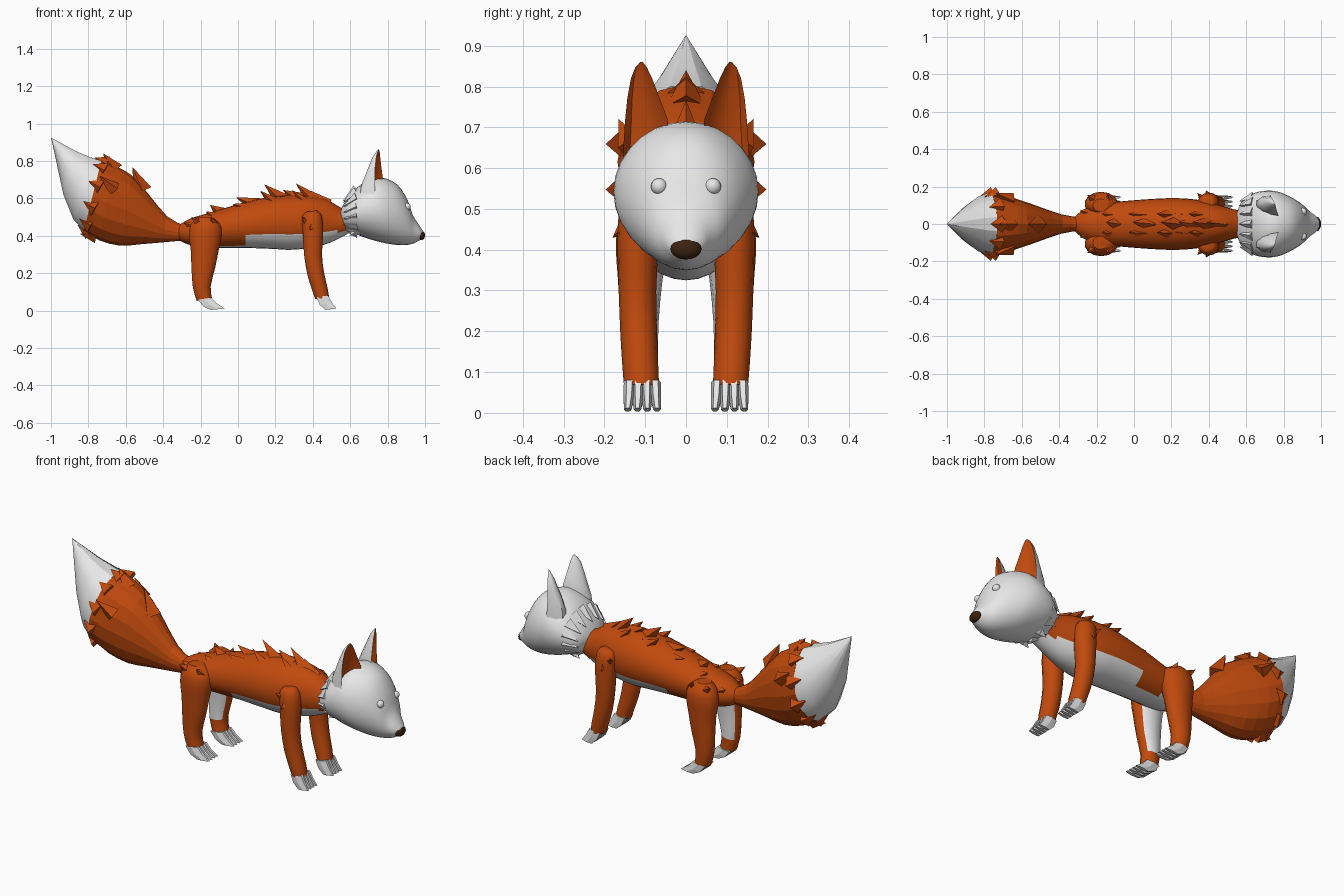
import bpy, bmesh, math
from mathutils import Vector
from mathutils.bvhtree import BVHTree

if "Cube" in bpy.data.objects:
    bpy.data.objects.remove(bpy.data.objects["Cube"])


def material(name, rgb):
    m = bpy.data.materials.new(name)
    m.diffuse_color = (*rgb, 1)
    m.use_nodes = True
    m.node_tree.nodes["Principled BSDF"].inputs["Base Color"].default_value = m.diffuse_color
    return m


ORANGE = material("orange fur", (0.53, 0.068, 0.004))
WHITE = material("white fur", (0.8, 0.8, 0.8))
BROWN = material("dark brown", (0.045, 0.016, 0.005))


def finish(name, bm, mats, rule=None, smooth=None, mirror=False):
    """Turn a bmesh into an object, colour faces by rule, shade and mirror."""
    bmesh.ops.recalc_face_normals(bm, faces=bm.faces)
    if rule:
        for f in bm.faces:
            f.material_index = int(rule(f.calc_center_median(), f.normal))
    me = bpy.data.meshes.new(name)
    bm.to_mesh(me)
    bm.free()
    for m in mats:
        me.materials.append(m)
    ob = bpy.data.objects.new(name, me)
    bpy.context.collection.objects.link(ob)
    if smooth:
        bpy.ops.object.select_all(action='DESELECT')
        ob.select_set(True)
        bpy.context.view_layer.objects.active = ob
        bpy.ops.object.shade_smooth_by_angle(angle=math.radians(smooth))
    if mirror:
        mod = ob.modifiers.new("mirror", 'MIRROR')
        mod.use_axis = (False, True, False)
        mod.use_mirror_merge = False
    return ob


def ring_point(row, a):
    """Point on a section given by its top (x,z), bottom (x,z), half width, y."""
    tx, tz, bx, bz, w = row[:5]
    y = row[5] if len(row) > 5 else 0
    s = math.sin(a)
    return Vector(((tx + bx) / 2 + (tx - bx) / 2 * s, y + max(w, 0.001) * math.cos(a),
                   (tz + bz) / 2 + (tz - bz) / 2 * s))


def refine(rows, steps):
    """Insert smoothly interpolated sections between the given ones."""
    out = []
    for i in range(len(rows) - 1):
        p0, p1, p2 = rows[max(i - 1, 0)], rows[i], rows[i + 1]
        p3 = rows[min(i + 2, len(rows) - 1)]
        for k in range(steps):
            t = k / steps
            out.append([0.5 * (2 * b + (c - a) * t + (2 * a - 5 * b + 4 * c - d) * t * t
                               + (3 * b - a - 3 * c + d) * t ** 3)
                        for a, b, c, d in zip(p0, p1, p2, p3)])
    return out + [list(rows[-1])]


def bridge(bm, rings):
    """Skin a list of closed vertex rings and cap both ends."""
    n = len(rings[0])
    for r, s in zip(rings, rings[1:]):
        for k in range(n):
            bm.faces.new((r[k], r[(k + 1) % n], s[(k + 1) % n], s[k]))
    bm.faces.new(rings[0])
    bm.faces.new(rings[-1])


def loft(bm, rows, n):
    bridge(bm, [[bm.verts.new(ring_point(r, math.tau * k / n)) for k in range(n)]
                for r in rows])


def spikes(name, items, mat, mirror=False):
    """Pointed four-sided fur tufts: (base, tip, radius)."""
    bm = bmesh.new()
    for base, tip, r in items:
        base, tip = Vector(base), Vector(tip)
        q = (tip - base).to_track_quat('Z', 'Y')
        b = [bm.verts.new(base + q @ Vector((r * math.cos(i * math.pi / 2),
                                             r * math.sin(i * math.pi / 2), 0)))
             for i in range(4)]
        t = bm.verts.new(tip)
        for i in range(4):
            bm.faces.new((b[i], b[(i + 1) % 4], t))
        bm.faces.new(b)
    return finish(name, bm, [mat], mirror=mirror)


def ball(name, centre, radii, mat, mirror=False):
    bm = bmesh.new()
    bmesh.ops.create_uvsphere(bm, u_segments=16, v_segments=10, radius=1)
    for v in bm.verts:
        v.co = Vector(c + a * b for c, a, b in zip(centre, v.co, radii))
    return finish(name, bm, [mat], smooth=60, mirror=mirror)


# Body with white belly
body = [(-.32, .455, -.32, .38, .035), (-.26, .49, -.27, .355, .08),
        (-.18, .515, -.18, .335, .11), (-.08, .545, -.08, .335, .12),
        (.04, .58, .04, .335, .13), (.18, .61, .18, .33, .138),
        (.30, .618, .28, .325, .135), (.40, .61, .38, .335, .12),
        (.48, .59, .47, .355, .095), (.55, .55, .55, .39, .075),
        (.60, .53, .60, .42, .07)]


def belly(c, n):
    return c.z < (.425 if c.x > .4 else .412 if c.x > .03 else .35 if c.x > -.2 else 0)


bm = bmesh.new()
loft(bm, refine(body, 4), 28)
finish("body", bm, [ORANGE, WHITE], belly, 40)

# Fur ridge along the back, tips leaning to the rear
ridge = []
for x, z, tx, tz in ((-.08, .51, -.15, .565), (.10, .56, -.01, .605), (.24, .585, .14, .675),
                     (.33, .59, .24, .645), (.41, .58, .31, .68), (.47, .56, .39, .64)):
    ridge += [((x, 0, z), (tx, .01, tz), .045),
              ((x - .04, .05, z - .015), (tx - .02, .055, tz - .04), .035),
              ((x - .04, -.05, z - .015), (tx - .02, -.045, tz - .035), .035)]
spikes("back_tufts", ridge, ORANGE)

# Faceted tail and its white tip
tail = [(-.29, .455, -.29, .375, .035), (-.38, .505, -.40, .365, .052),
        (-.48, .625, -.52, .355, .09), (-.57, .725, -.63, .347, .125),
        (-.66, .775, -.74, .375, .155), (-.73, .805, -.825, .425, .168)]
tip = [tail[-1], (-.79, .825, -.88, .48, .145), (-.865, .855, -.935, .62, .095),
       (-1, .925, -.998, .92, .002)]
bm = bmesh.new()
loft(bm, refine(tail, 2), 16)
finish("tail", bm, [ORANGE])
bm = bmesh.new()
loft(bm, tip, 14)
finish("tail_tip", bm, [WHITE], smooth=30)

# Tufts where the tail colours meet, and along the tail edges
edge = []
for k in range(10):
    a = math.tau * (k + .5) / 10
    edge.append((ring_point(tail[-1], a) * .94 + ring_point(tail[0], a) * .06,
                 ring_point(tip[1], a) * .6 + ring_point(tip[0], a) * .4, .045))
edge += [((-.66, 0, .75), (-.72, 0, .84), .05), ((-.51, 0, .64), (-.565, 0, .768), .05),
         ((-.76, 0, .40), (-.845, 0, .41), .04), ((-.66, .13, .65), (-.74, .165, .72), .04),
         ((-.66, -.13, .65), (-.74, -.165, .72), .04)]
spikes("tail_tufts", edge, ORANGE)

# Head
head = [(.545, .53, .56, .47, .06), (.575, .585, .58, .43, .125),
        (.64, .66, .64, .405, .165), (.71, .705, .71, .38, .178),
        (.77, .712, .79, .36, .17), (.85, .675, .86, .35, .135),
        (.905, .595, .91, .352, .098), (.935, .51, .945, .362, .066),
        (.97, .455, .97, .375, .045), (.99, .425, .985, .385, .025)]
bm = bmesh.new()
loft(bm, refine(head, 3), 28)
tree = BVHTree.FromBMesh(bm)
finish("head", bm, [WHITE], smooth=50)
ball("nose", (.978, 0, .402), (.022, .038, .026), BROWN)

# Eyes seated on the face
hit = tree.ray_cast(Vector((2, .066, .555)), Vector((-1, 0, 0)))[0]
ball("eye", (hit.x - .004, .066, .555), (.019, .02, .02), WHITE, True)

# Ruff at the back of the head
ruff = []
for k in range(14):
    a = math.tau * (k + .5) / 14
    p = ring_point(head[2], a)
    q = ring_point(head[1], a)
    ruff.append((p * .85 + Vector((.63, 0, .53)) * .15, q + Vector((-.015, 0, 0)), .035))
ruff += [((.64, .06, .43), (.595, .065, .40), .03), ((.64, -.06, .43), (.595, -.065, .40), .03)]
spikes("neck_ruff", ruff, WHITE)

# Cupped ears: white shell behind, orange hollow in front
# columns: z, edge x, back x, centre y, half width
ears = [(.58, .755, .65, .10, .056), (.66, .755, .655, .097, .056), (.72, .752, .68, .097, .052),
        (.77, .75, .70, .104, .040), (.82, .75, .72, .109, .026), (.847, .752, .738, .110, .014),
        (.86, .753, .749, .109, .003)]
bm = bmesh.new()
rings = []
for z, xe, xb, yc, hw in ears:
    arc = [(math.pi * i / 6, 1) for i in range(7)] + [(math.pi * i / 4, .45) for i in (3, 2, 1)]
    rings.append([bm.verts.new((xe - (xe - xb) * d * math.sin(a) + .4 * hw * math.cos(a),
                                yc - hw * math.cos(a), z)) for a, d in arc])
bridge(bm, rings)
bm.faces.ensure_lookup_table()
for i, f in enumerate(bm.faces):
    f.material_index = int(i < 60 and i % 10 >= 6)
finish("ear", bm, [WHITE, ORANGE], smooth=45, mirror=True)

# Legs: front edge x,z / rear edge x,z / half width / y
front_leg = [(.42, .535, .37, .53, .025, .115), (.448, .51, .342, .505, .045, .117),
             (.457, .42, .345, .42, .05, .118), (.45, .30, .352, .30, .046, .119),
             (.462, .20, .37, .19, .045, .116), (.48, .12, .395, .11, .044, .112),
             (.488, .07, .412, .062, .043, .109)]
hind_leg = [(-.14, .50, -.22, .50, .035, .10), (-.095, .465, -.255, .46, .06, .105),
            (-.085, .41, -.265, .40, .064, .108), (-.10, .33, -.255, .33, .055, .112),
            (-.12, .23, -.25, .22, .047, .114), (-.145, .13, -.242, .12, .043, .112),
            (-.138, .065, -.222, .052, .042, .109)]


def inner_thigh(c, n):
    return n.y < -.75 and .14 < c.z < .36


for name, rows, rule in (("front_leg", front_leg, None), ("hind_leg", hind_leg, inner_thigh)):
    bm = bmesh.new()
    loft(bm, refine(rows, 2), 14)
    finish(name, bm, [ORANGE, WHITE], rule, 35, True)

# Paws made of four long toes
for name, rows in (
        ("front_paw", [(.487, .082, .414, .07), (.507, .045, .432, .03), (.53, .012, .462, .003)]),
        ("hind_paw", [(-.136, .07, -.22, .058), (-.11, .042, -.19, .02), (-.066, .012, -.15, .003)])):
    bm = bmesh.new()
    for i in range(4):
        o = i - 1.5
        loft(bm, [(*r, w, .107 + o * s) for r, w, s in zip(rows, (.014, .013, .009),
                                                          (.021, .022, .024))], 6)
    finish(name, bm, [WHITE], mirror=True)

# Small tufts on shoulders and hips
spikes("joint_tufts", [((.40, .14, .46), (.385, .18, .43), .03), ((.37, .13, .47), (.34, .165, .50), .025),
                       ((-.2, .12, .46), (-.25, .155, .50), .035),
                       ((-.13, .12, .46), (-.14, .16, .50), .03),
                       ((-.24, .06, .45), (-.29, .07, .47), .03)], ORANGE, True)
